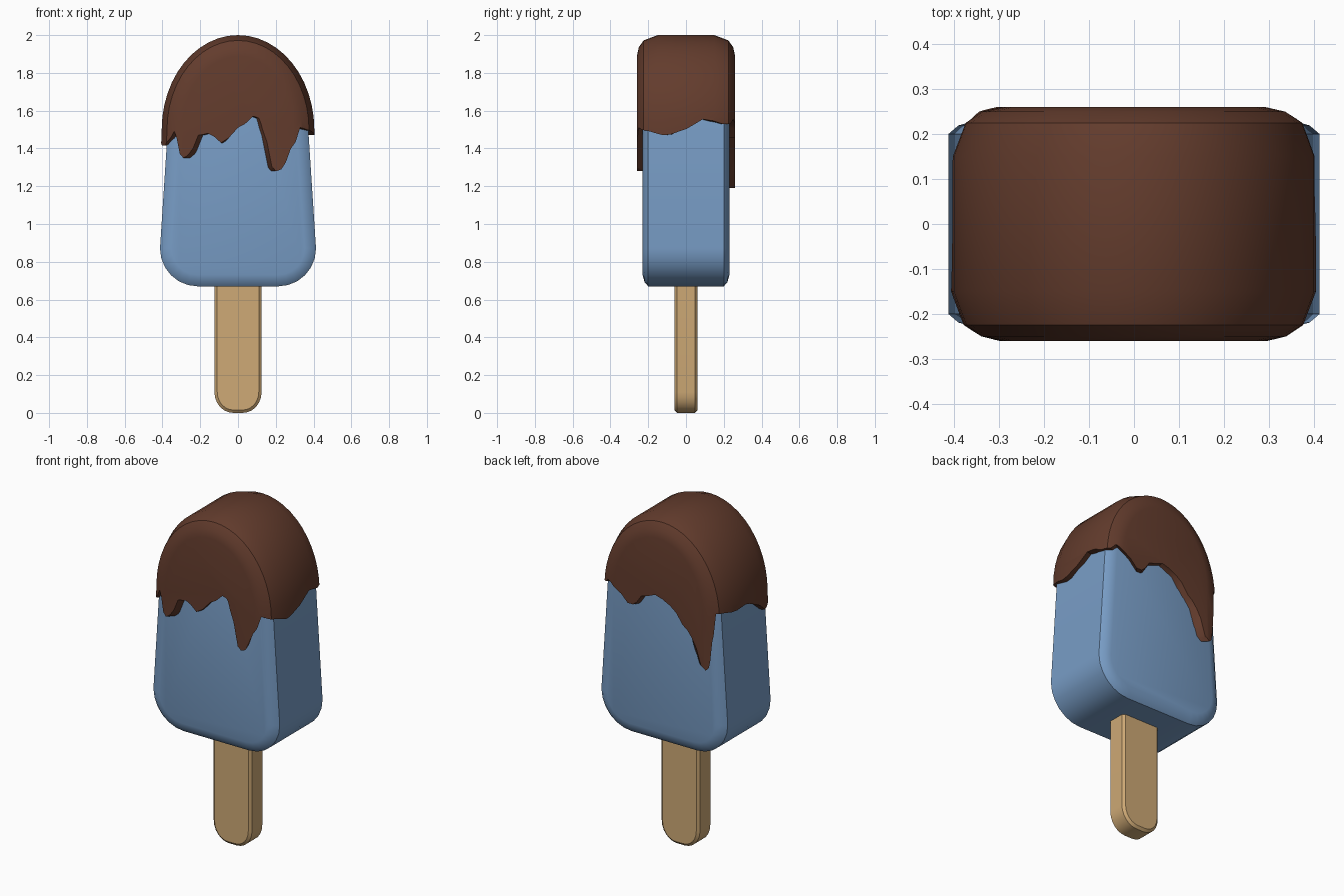
import bpy, bmesh, math
from mathutils import Vector

if "Cube" in bpy.data.objects:
    bpy.data.objects.remove(bpy.data.objects["Cube"])


def material(name, rgb):
    m = bpy.data.materials.new(name)
    m.diffuse_color = (*rgb, 1)
    m.use_nodes = True
    m.node_tree.nodes["Principled BSDF"].inputs["Base Color"].default_value = m.diffuse_color
    return m


def make_object(name, bm, mat=None):
    bmesh.ops.recalc_face_normals(bm, faces=bm.faces)
    me = bpy.data.meshes.new(name)
    bm.to_mesh(me)
    bm.free()
    ob = bpy.data.objects.new(name, me)
    bpy.context.collection.objects.link(ob)
    if mat:
        me.materials.append(mat)
    return ob


def smooth(ob, angle):
    bpy.ops.object.select_all(action='DESELECT')
    ob.select_set(True)
    bpy.context.view_layer.objects.active = ob
    bpy.ops.object.shade_smooth_by_angle(angle=math.radians(angle))


def arc(cx, cz, rx, rz, a0, a1, n):
    return [Vector((cx + rx * math.cos(math.radians(a0 + (a1 - a0) * i / n)),
                    cz + rz * math.sin(math.radians(a0 + (a1 - a0) * i / n))))
            for i in range(n + 1)]


def inset(pts, d):
    # move every point of a counter-clockwise outline inwards
    out = []
    for i, p in enumerate(pts):
        a, b = (p - pts[i - 1]).normalized(), (pts[(i + 1) % len(pts)] - p).normalized()
        t = (a + b).normalized()
        out.append(p + Vector((-t.y, t.x)) * d / max(0.5, t.dot(a)))
    return out


def slab(name, outline, layers, mat=None):
    # front outline lofted through (half depth, inset) layers, same front and back
    bm = bmesh.new()
    steps = [(-y, d) for y, d in reversed(layers)] + layers
    rings = [[bm.verts.new((p.x, y, p.y)) for p in inset(outline, d)] for y, d in steps]
    n = len(outline)
    for a, b in zip(rings, rings[1:]):
        for i in range(n):
            bm.faces.new((a[i], a[(i + 1) % n], b[(i + 1) % n], b[i]))
    bm.faces.new(rings[0])
    bm.faces.new(rings[-1])
    return make_object(name, bm, mat)


ice_blue = material("ice_blue", (0.19, 0.34, 0.57))
chocolate = material("chocolate_brown", (0.125, 0.045, 0.026))
wood = material("pale_wood", (0.62, 0.40, 0.18))

# Stick
stick = slab("stick",
             arc(-0.025, 0.11, 0.10, 0.11, 180, 270, 6) + arc(0.025, 0.11, 0.10, 0.11, 270, 360, 6)
             + [Vector((0.125, 0.8)), Vector((-0.125, 0.8))],
             [(0.048, 0), (0.061, 0.015)], wood)
smooth(stick, 40)

# Frozen body
body = slab("ice_body",
            arc(0, 1.5, 0.372, 0.46, 0, 180, 22)
            + arc(-0.213, 0.87, 0.2, 0.2, 180, 270, 6) + arc(0.213, 0.87, 0.2, 0.2, 270, 360, 6),
            [(0.20, 0), (0.219, 0.022), (0.23, 0.06)], ice_blue)
smooth(body, 35)

# Chocolate coating, uncut
coating = slab("chocolate_coating",
               arc(0, 1.5, 0.404, 0.5, 0, 180, 24) + [Vector((-0.422, 1.0)), Vector((0.422, 1.0))],
               [(0.15, 0), (0.225, 0.028), (0.25, 0.065), (0.26, 0.11)], chocolate)

# Drip edge heights, once around: front and back by x, sides by y
front = [(-0.40, 1.45), (-0.35, 1.49), (-0.31, 1.37), (-0.29, 1.35), (-0.26, 1.37), (-0.21, 1.47),
         (-0.16, 1.48), (-0.09, 1.43), (0, 1.51), (0.08, 1.57), (0.11, 1.56), (0.13, 1.50),
         (0.18, 1.30), (0.20, 1.28), (0.23, 1.29), (0.28, 1.40), (0.34, 1.51), (0.40, 1.50)]
right = [(-0.12, 1.47), (-0.08, 1.475), (0.09, 1.555), (0.2, 1.53)]
back = [(0.40, 1.53), (0.35, 1.555), (0.28, 1.52), (0.20, 1.455), (0.165, 1.455), (0.11, 1.52),
        (0.02, 1.55), (-0.08, 1.51), (-0.16, 1.42), (-0.22, 1.36), (-0.28, 1.21), (-0.31, 1.19),
        (-0.335, 1.21), (-0.36, 1.36), (-0.40, 1.53)]
left = [(0.1, 1.51), (0.02, 1.515), (-0.06, 1.485), (-0.16, 1.415), (-0.21, 1.415)]
edge = ([(x, -0.26, z) for x, z in front] + [(0.40, y, z) for y, z in right]
        + [(x, 0.26, z) for x, z in back] + [(-0.40, y, z) for y, z in left])

# Cutter that removes everything under the drip edge
bm = bmesh.new()
rings = [[bm.verts.new((x * s, y * s, z if top else 0.8)) for x, y, z in edge]
         for s, top in ((0.8, True), (1.4, True), (1.4, False))]
centre = bm.verts.new((0, 0, 1.45))
n = len(edge)
for i in range(n):
    j = (i + 1) % n
    bm.faces.new((centre, rings[0][i], rings[0][j]))
    for a, b in zip(rings, rings[1:]):
        bm.faces.new((a[i], b[i], b[j], a[j]))
bm.faces.new(rings[2])
cutter = make_object("drip_cutter", bm)
cutter.hide_render = True

mod = coating.modifiers.new("drips", 'BOOLEAN')
mod.operation, mod.solver, mod.object = 'DIFFERENCE', 'EXACT', cutter
bpy.context.view_layer.objects.active = coating
bpy.ops.object.modifier_apply(modifier=mod.name)
bpy.data.objects.remove(cutter)
smooth(coating, 35)
